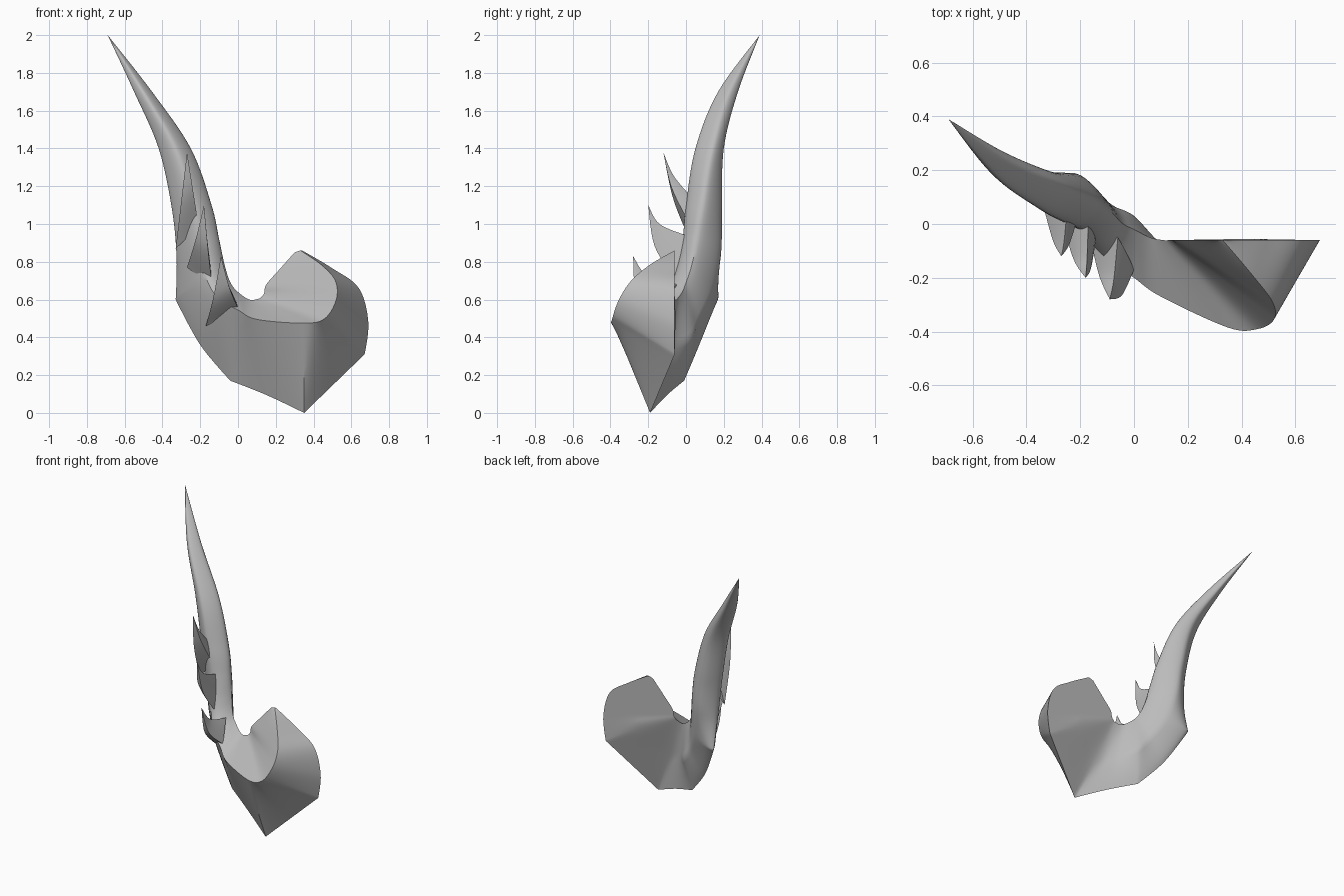
import bpy, bmesh, math
from mathutils import Vector

cube = bpy.data.objects.get("Cube")
if cube:
    bpy.data.objects.remove(cube, do_unlink=True)

grey = bpy.data.materials.new("plain_grey")
grey.use_nodes = True
grey.diffuse_color = (0.5, 0.5, 0.5, 1)
shader = next(n for n in grey.node_tree.nodes if n.type == 'BSDF_PRINCIPLED')
shader.inputs["Base Color"].default_value = (0.5, 0.5, 0.5, 1)


def hermite(p, q, tp, tq, t):
    """Cubic curve from p to q with the given end tangents."""
    a, b = t * t, t * t * t
    return p * (2*b - 3*a + 1) + tp * (b - 2*a + t) + q * (3*a - 2*b) + tq * (b - a)


def outline(corners, roundness, steps):
    """Closed cross-section, from straight sided to fully rounded."""
    n, ring = len(corners), []
    for i in range(n):
        before, p, q, after = (corners[(i + j) % n] for j in (-1, 0, 1, 2))
        for s in range(steps):
            t = s / steps
            curved = hermite(p, q, (q - before) / 2, (after - p) / 2, t)
            ring.append(p.lerp(q, t).lerp(curved, roundness))
    return ring


def loft(name, sections, rounds, sharp=(), sharp_corner=None, along=8, around=8):
    """Skin through corner sections; chosen sections kink at one corner."""
    count, width = len(sections), len(sections[0])

    def tangent(i, c):
        if i in sharp and c == sharp_corner:
            return Vector()
        lo, hi = max(i - 1, 0), min(i + 1, count - 1)
        return (sections[hi][c] - sections[lo][c]) / 2

    rings = []
    for i in range(count - 1):
        for s in range(along + (i == count - 2)):
            t = s / along
            corners = [hermite(sections[i][c], sections[i + 1][c],
                               tangent(i, c), tangent(i + 1, c), t)
                       for c in range(width)]
            r = rounds[i] * (1 - t) + rounds[i + 1] * t
            rings.append(outline(corners, r, around))

    bm = bmesh.new()
    rows = [[bm.verts.new(p) for p in ring] for ring in rings]
    n = len(rows[0])
    for a, b in zip(rows, rows[1:]):
        for j in range(n):
            k = (j + 1) % n
            bm.faces.new((a[j], a[k], b[k], b[j]))
    bm.faces.new(rows[0])
    bmesh.ops.remove_doubles(bm, verts=bm.verts, dist=0.0005)
    bmesh.ops.recalc_face_normals(bm, faces=bm.faces)
    mesh = bpy.data.meshes.new(name)
    bm.to_mesh(mesh)
    bm.free()
    mesh.materials.append(grey)
    obj = bpy.data.objects.new(name, mesh)
    bpy.context.collection.objects.link(obj)
    bpy.ops.object.select_all(action='DESELECT')
    obj.select_set(True)
    bpy.context.view_layer.objects.active = obj
    bpy.ops.object.shade_smooth_by_angle(angle=math.radians(32))
    return obj


# Hooked body: inner edge, front ridge, outer edge (back is flat between)
body = [
    ((.30, -.06, .85), (.33, -.06, .86), (.34, -.06, .86)),
    ((.22, -.06, .76), (.44, -.19, .785), (.50, -.06, .765)),
    ((.15, -.06, .68), (.515, -.29, .70), (.64, -.06, .66)),
    ((.14, -.06, .64), (.52, -.355, .60), (.69, -.06, .48)),
    ((.13, -.06, .62), (.46, -.39, .50), (.67, -.06, .31)),
    ((.11, -.06, .605), (.35, -.385, .475), (.35, -.19, 0)),
    ((.06, -.05, .60), (.10, -.27, .495), (.15, -.10, .095)),
]

# Horn: inner, front, outer, back
horn = [
    ((0, -.02, .64), (0, -.20, .545), (-.04, -.01, .17), (0, .03, .40)),
    ((-.04, 0, .69), (-.10, -.13, .60), (-.20, .07, .36), (-.08, .07, .50)),
    ((-.07, .03, .78), (-.17, -.06, .72), (-.33, .16, .60), (-.16, .14, .65)),
    ((-.10, .06, .92), (-.20, -.02, .90), (-.325, .11, .82), (-.21, .185, .85)),
    ((-.14, .09, 1.1), (-.24, 0, 1.1), (-.35, .10, 1.08), (-.25, .19, 1.08)),
    ((-.25, .14, 1.4), (-.33, .05, 1.4), (-.42, .13, 1.4), (-.335, .20, 1.4)),
    ((-.455, .23, 1.7), (-.50, .17, 1.7), (-.55, .22, 1.7), (-.505, .275, 1.7)),
    ((-.69, .39, 2),) * 4,
]

sections = []
for inner, ridge, outer in body:
    a, b, c = Vector(inner), Vector(ridge), Vector(outer)
    sections.append([a, b, c, (a + c) / 2])
sections += [[Vector(p) for p in row] for row in horn]
rounds = [0] * 8 + [.4, .8] + [1] * 5
loft("hooked_horn", sections, rounds, sharp=(4, 5, 7, 9), sharp_corner=2)


# Thin upswept blades on the front of the horn
def blade(name, left, right, top, tip, bow):
    base = [Vector(p) for p in (left, right, top)]
    tip = Vector(tip)
    middle = [p.lerp(tip, .5) + Vector(bow) for p in base]
    loft(name, [base, middle, [tip] * 3], [.3, .3, .3], around=4)


blade("upper_blade", (-.33, .04, .87), (-.21, .02, 1.0), (-.25, .04, 1.13),
      (-.27, -.12, 1.38), (0, -.025, 0))
blade("middle_blade", (-.27, .02, .77), (-.14, -.05, .70), (-.17, 0, .94),
      (-.18, -.20, 1.1), (0, -.04, -.02))
blade("lower_blade", (-.17, -.02, .46), (0, -.17, .555), (-.06, -.05, .68),
      (-.09, -.28, .83), (0, -.04, -.03))
